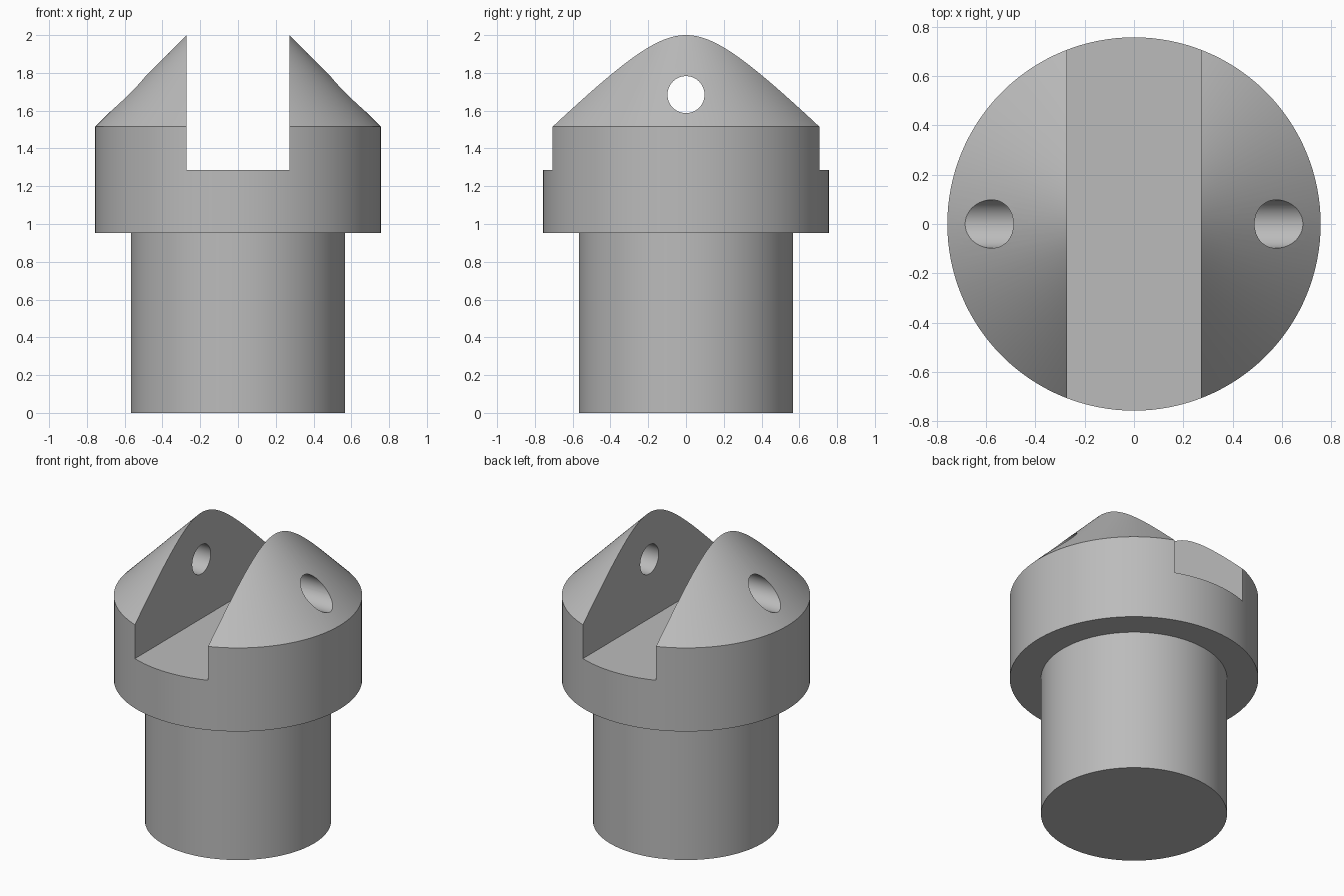
import bpy, bmesh, math
from mathutils import Matrix

if "Cube" in bpy.data.objects:
    bpy.data.objects.remove(bpy.data.objects["Cube"])

STEM_R, HEAD_R = 0.567, 0.757
SHOULDER_Z, CONE_Z, SLOT_Z = 0.953, 1.515, 1.287
SLOT_HALF = 0.272
HOLE_R, HOLE_Z = 0.098, 1.685
APEX_Z = CONE_Z + HEAD_R  # 45 degree cone

grey = bpy.data.materials.new("plain grey")
grey.use_nodes = True
colour = (0.5, 0.5, 0.5, 1)
grey.diffuse_color = colour
grey.node_tree.nodes["Principled BSDF"].inputs["Base Color"].default_value = colour


def add_object(name, bm):
    bmesh.ops.recalc_face_normals(bm, faces=bm.faces)
    mesh = bpy.data.meshes.new(name)
    bm.to_mesh(mesh)
    bm.free()
    mesh.materials.append(grey)
    obj = bpy.data.objects.new(name, mesh)
    bpy.context.collection.objects.link(obj)
    return obj


# Turned body: stem, wide collar and conical top
profile = [(0, 0), (STEM_R, 0), (STEM_R, SHOULDER_Z), (HEAD_R, SHOULDER_Z),
           (HEAD_R, CONE_Z), (0, APEX_Z)]
bm = bmesh.new()
verts = [bm.verts.new((r, 0, z)) for r, z in profile]
edges = [bm.edges.new(pair) for pair in zip(verts, verts[1:])]
bmesh.ops.spin(bm, geom=verts + edges, axis=(0, 0, 1), cent=(0, 0, 0),
               angle=math.tau, steps=128)
bmesh.ops.remove_doubles(bm, verts=bm.verts, dist=0.0001)
body = add_object("slotted_pin", bm)

# Slot cutter, running front to back
bm = bmesh.new()
bmesh.ops.create_cube(bm, size=2, matrix=Matrix.Translation((0, 0, SLOT_Z + 1))
                      @ Matrix.Diagonal((SLOT_HALF, 1, 1, 1)))
slot = add_object("slot_cutter", bm)

# Cross hole cutter, running left to right
bm = bmesh.new()
bmesh.ops.create_cone(bm, cap_ends=True, segments=64, radius1=HOLE_R,
                      radius2=HOLE_R, depth=2,
                      matrix=Matrix.Translation((0, 0, HOLE_Z))
                      @ Matrix.Rotation(math.pi / 2, 4, "Y"))
hole = add_object("cross_hole_cutter", bm)

# Cut the body, then keep the machined edges sharp
bpy.ops.object.select_all(action="DESELECT")
bpy.context.view_layer.objects.active = body
body.select_set(True)
for cutter in (slot, hole):
    mod = body.modifiers.new(cutter.name, "BOOLEAN")
    mod.operation = "DIFFERENCE"
    mod.solver = "EXACT"
    mod.object = cutter
    bpy.ops.object.modifier_apply(modifier=mod.name)
    bpy.data.objects.remove(cutter)
bpy.ops.object.shade_smooth_by_angle(angle=math.radians(25))
